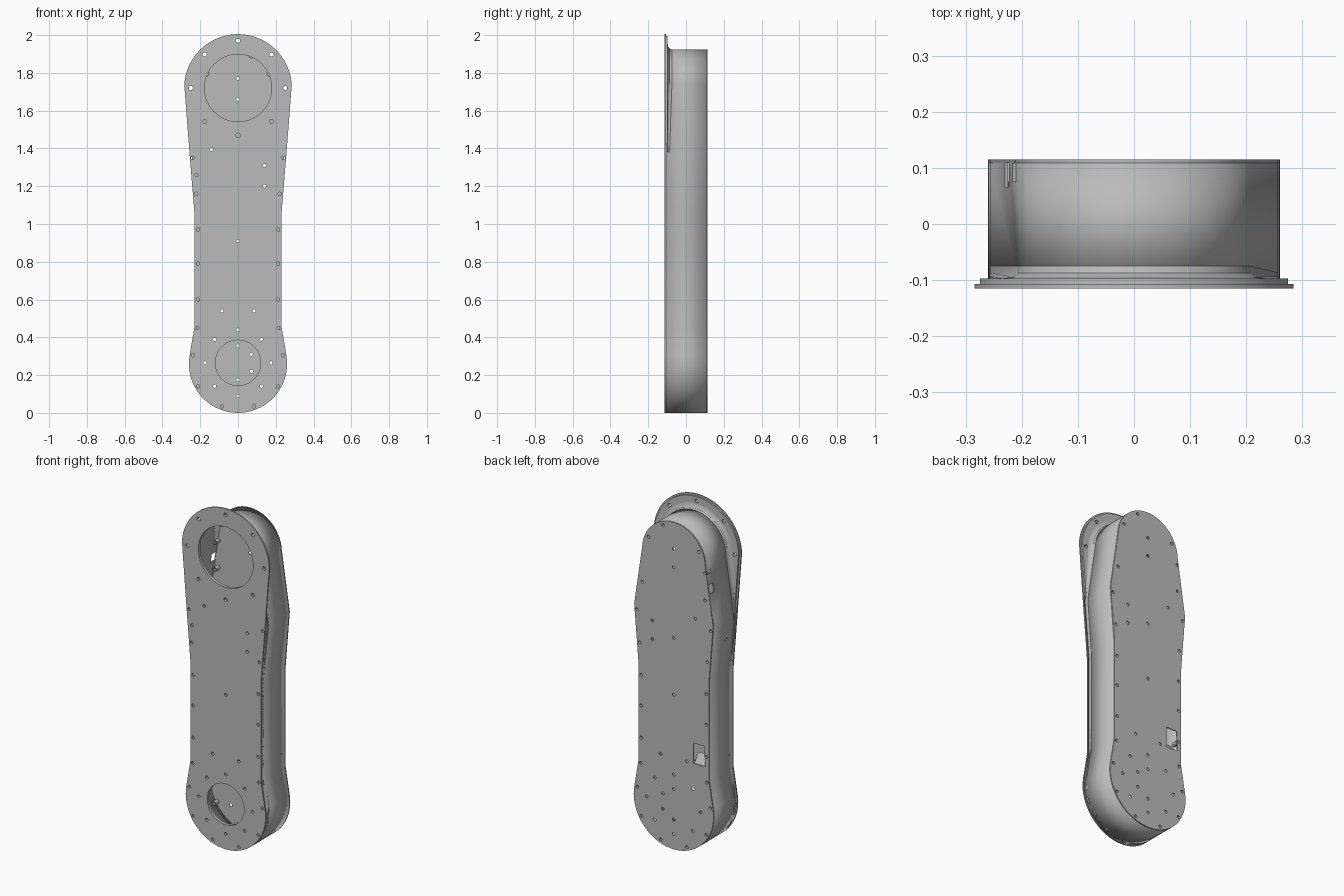
import bpy, bmesh
from math import sin, cos, pi, radians

if "Cube" in bpy.data.objects:
    bpy.data.objects.remove(bpy.data.objects["Cube"])

grey = bpy.data.materials.new("plain_grey")
grey.use_nodes = True
grey.diffuse_color = (0.5, 0.5, 0.5, 1)
grey.node_tree.nodes["Principled BSDF"].inputs["Base Color"].default_value = (0.5, 0.5, 0.5, 1)

BIG_Z, SMALL_Z = 1.72, 0.26
FRONT, BACK = -0.115, 0.115
SKIN = 0.006


def arc(cz, r, a0, a1, n):
    angles = [radians(a0 + (a1 - a0) * i / n) for i in range(n + 1)]
    return [(r * cos(a), cz + r * sin(a)) for a in angles]


def outline(top_r, inset=0.0):
    """Closed waisted outline: round foot, straight waist, shoulder, round head."""
    half = arc(SMALL_Z, 0.26 - inset, -90, 10, 18)
    half += [(0.23 - inset, 0.46), (0.23 - inset, 1.05), (0.257 - inset, 1.38)]
    half += arc(BIG_Z, top_r - inset, 3, 90, 22)
    return half + [(-x, z) for x, z in half[-2:0:-1]]


def circle(x, z, r, n=12):
    return [(x + r * cos(2 * pi * i / n), z + r * sin(2 * pi * i / n)) for i in range(n)]


def finish(obj):
    bpy.ops.object.select_all(action="DESELECT")
    obj.select_set(True)
    bpy.context.view_layer.objects.active = obj
    if obj.type == "CURVE":
        bpy.ops.object.convert(target="MESH")
    obj = bpy.context.view_layer.objects.active
    obj.data.materials.clear()
    obj.data.materials.append(grey)
    bpy.ops.object.shade_smooth_by_angle(angle=radians(30))
    return obj


def plate(name, loops, y0, y1):
    """Flat plate between two depths; loops inside the first one become holes."""
    cu = bpy.data.curves.new(name, "CURVE")
    cu.dimensions, cu.fill_mode = "2D", "BOTH"
    cu.extrude = abs(y1 - y0) / 2
    for loop in loops:
        sp = cu.splines.new("POLY")
        sp.points.add(len(loop) - 1)
        for p, (x, z) in zip(sp.points, loop):
            p.co = (x, z, 0, 1)
        sp.use_cyclic_u = True
    obj = bpy.data.objects.new(name, cu)
    bpy.context.collection.objects.link(obj)
    obj.location.y = (y0 + y1) / 2
    obj.rotation_euler.x = pi / 2
    return finish(obj)


def loft(name, rings):
    """Skin joining outlines at successive depths."""
    bm = bmesh.new()
    rows = [[bm.verts.new((x, y, z)) for x, z in pts] for pts, y in rings]
    for a, b in zip(rows, rows[1:]):
        for i in range(len(a)):
            j = (i + 1) % len(a)
            bm.faces.new((a[i], a[j], b[j], b[i]))
    bmesh.ops.recalc_face_normals(bm, faces=bm.faces[:])
    me = bpy.data.meshes.new(name)
    bm.to_mesh(me)
    bm.free()
    obj = bpy.data.objects.new(name, me)
    bpy.context.collection.objects.link(obj)
    return finish(obj)


def cut(target, cutter):
    mod = target.modifiers.new("cut", "BOOLEAN")
    mod.operation, mod.solver, mod.object = "DIFFERENCE", "EXACT", cutter
    bpy.context.view_layer.objects.active = target
    bpy.ops.object.modifier_apply(modifier=mod.name)
    bpy.data.objects.remove(cutter)


def both(points):
    return [(s * x, z) for x, z in points for s in (1, -1)]


# Screw positions
head_ring = circle(0, BIG_Z, 0.25, 8)
foot_ring = circle(0, 0.265, 0.175, 8)
edge = both([(0.24, 1.35), (0.22, 1.16), (0.212, 0.97), (0.212, 0.79), (0.212, 0.6),
             (0.216, 0.45), (0.238, 0.305), (0.212, 0.14), (0.085, 0.035)])
middle = both([(0.085, 0.54)]) + [(0, 0.91), (-0.14, 1.395), (0.14, 1.31), (0.14, 1.2)]
head_edge = both([(0.165, 1.795)]) + [(0.205, 1.52), (-0.205, 1.52), (-0.204, 1.68), (0.07, 1.89)]
back_only = [(0, 1.77), (0, 1.66), (0, 1.245), (0, 0.355), (0, 0.175), (0.07, 0.31), (0.07, 0.22)]


def screws(points, r=0.009):
    return [circle(x, z, r) for x, z in points]


# Front cover with the two large openings, and the thinner step behind it
openings = [circle(0, BIG_Z, 0.178, 64), circle(0, 0.265, 0.12, 48)]
front_holes = openings + screws(head_ring, 0.011) + screws(foot_ring + middle + [(-0.22, 1.26)] + edge)
plate("front_cover", [outline(0.285)] + front_holes, FRONT, FRONT + 0.008)
plate("front_cover_step", [outline(0.285, 0.01)] + openings + screws(head_ring, 0.011)
      + screws(foot_ring + middle), FRONT + 0.008, FRONT + 0.018)

# Thin side wall
wall = plate("side_wall", [outline(0.205), outline(0.205, SKIN)], FRONT + 0.008, BACK - SKIN)

# Cable slot and small hole in the right wall
bpy.ops.mesh.primitive_cube_add(size=1, location=(-0.22, 0.087, 1.585))
slot = bpy.context.object
slot.scale = (0.1, 0.043, 0.05)
cut(wall, slot)
bpy.ops.mesh.primitive_cylinder_add(vertices=12, radius=0.01, depth=0.1,
                                    location=(-0.245, -0.02, 1.25), rotation=(0, pi / 2, 0))
cut(wall, bpy.context.object)

# Rounded fillet joining wall to flange
loft("flange_fillet", [(outline(0.235), FRONT + 0.018), (outline(0.218), FRONT + 0.021),
                       (outline(0.209), FRONT + 0.028), (outline(0.205), FRONT + 0.04)])

# Back cover with cable window
window = [(-0.205, 0.54), (-0.128, 0.54), (-0.128, 0.66), (-0.2, 0.66)]
plate("back_cover", [outline(0.205), window]
      + screws(edge + middle + head_edge + foot_ring + back_only), BACK - SKIN, BACK)

# Sloping cable guide behind the window
bpy.ops.mesh.primitive_cube_add(size=1, location=(-0.166, 0.085, 0.56), rotation=(radians(35), 0, 0))
guide = bpy.context.object
guide.name = "cable_guide"
guide.scale = (0.076, 0.006, 0.07)
finish(guide)

# Hollow screw posts inside the back cover
for i, (x, z) in enumerate(edge + head_edge):
    plate(f"screw_post_{i + 1}", [circle(x, z, 0.0135), circle(x, z, 0.009)], BACK - 0.04, BACK - SKIN)
